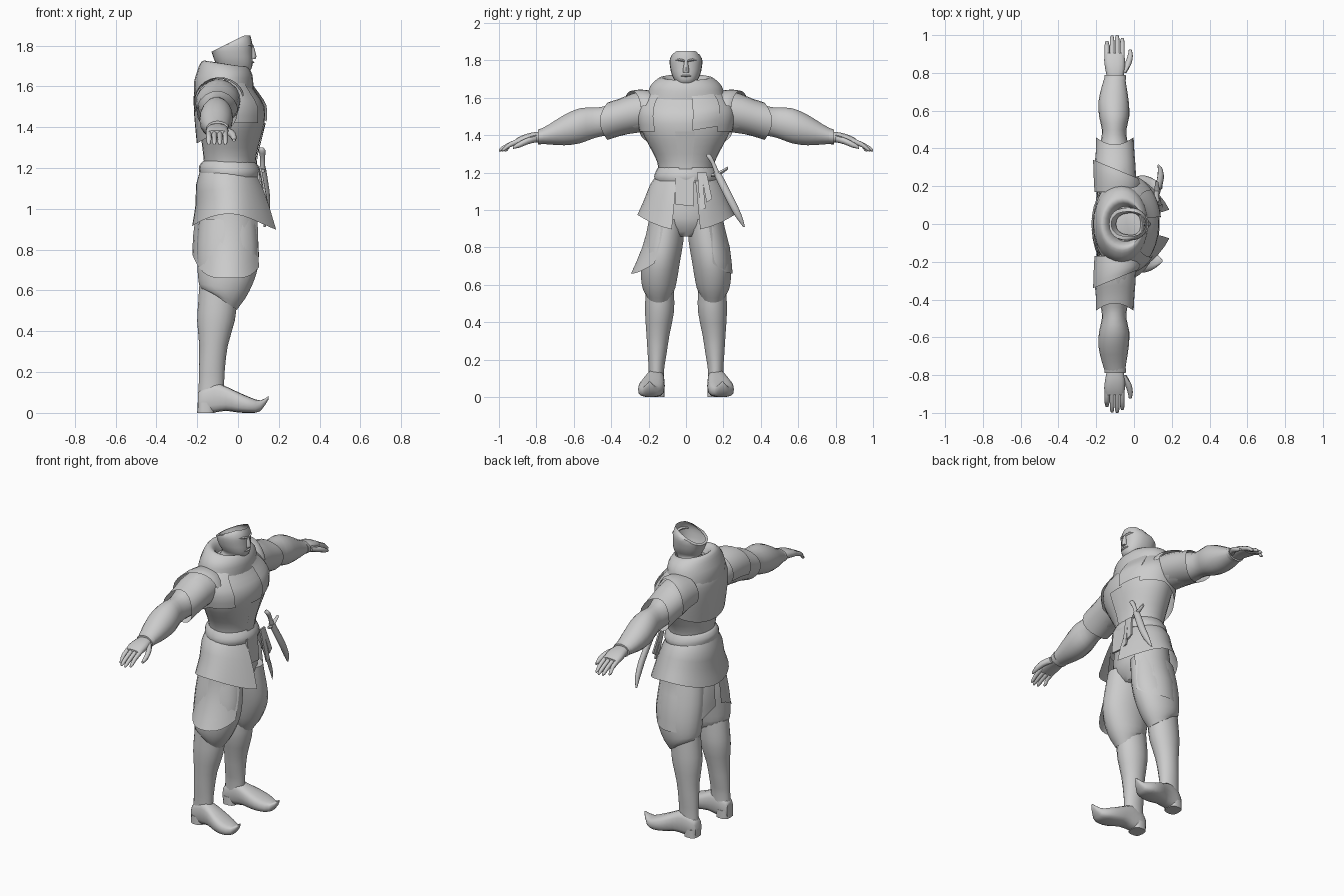
import bpy, bmesh, math
from mathutils import Vector

GREY = bpy.data.materials.new("plain_grey")
GREY.diffuse_color = (0.6, 0.6, 0.6, 1)


def finish(name, bm, angle=50):
    bmesh.ops.recalc_face_normals(bm, faces=bm.faces)
    me = bpy.data.meshes.new(name)
    bm.to_mesh(me)
    bm.free()
    me.materials.append(GREY)
    ob = bpy.data.objects.new(name, me)
    bpy.context.collection.objects.link(ob)
    bpy.ops.object.select_all(action='DESELECT')
    bpy.context.view_layer.objects.active = ob
    ob.select_set(True)
    bpy.ops.object.shade_smooth_by_angle(angle=math.radians(angle))
    return ob


def loft(name, rows, axis='z', n=20, a0=0, a1=360, side=1, power=2, grow=0,
         warp=None, caps=True, steps=2):
    """Skin rows of (position, centre1, centre2, radius1, radius2) along an axis."""
    bm = bmesh.new()
    full = a1 - a0 == 360
    fine = []
    for i in range(len(rows) - 1):        # soft in-between rows
        p = [Vector(rows[max(0, min(len(rows) - 1, i + k))]) for k in (-1, 0, 1, 2)]
        for s in range(steps):
            t = s / steps
            m1, m2 = (p[2] - p[0]) / 2, (p[3] - p[1]) / 2
            fine.append((2*t**3 - 3*t*t + 1) * p[1] + (t**3 - 2*t*t + t) * m1
                        + (3*t*t - 2*t**3) * p[2] + (t**3 - t*t) * m2)
    fine.append(Vector(rows[-1]))
    rings = []
    for j, (q, c1, c2, r1, r2) in enumerate(fine):
        ring = []
        for k in range(n if full else n + 1):
            a = math.radians(a0 + (a1 - a0) * k / n)
            c, s = math.cos(a), math.sin(a)
            u = c1 + (r1 + grow) * math.copysign(abs(c) ** (2 / power), c)
            v = c2 + (r2 + grow) * math.copysign(abs(s) ** (2 / power), s)
            co = {'z': (u, v, q), 'y': (u, q, v), 'x': (q, u, v)}[axis]
            if warp:
                co = warp(*co, a, j / (len(fine) - 1))
            ring.append(bm.verts.new((co[0], co[1] * side, co[2])))
        rings.append(ring)
    for A, B in zip(rings, rings[1:]):
        for k in range(n):
            m = (k + 1) % len(A)
            bm.faces.new((A[k], A[m], B[m], B[k]))
    if full and caps:
        bm.faces.new(rings[0])
        bm.faces.new(rings[-1])
    return finish(name, bm)


def plate(name, pts, depth):
    """Flat outline of (x, y, z) points given thickness along x."""
    bm = bmesh.new()
    f = [bm.verts.new(p) for p in pts]
    b = [bm.verts.new((p[0] - depth, p[1], p[2])) for p in pts]
    bm.faces.new(f)
    bm.faces.new(b[::-1])
    for i in range(len(f)):
        m = (i + 1) % len(f)
        bm.faces.new((f[i], f[m], b[m], b[i]))
    return finish(name, bm, 30)


# Tunic body
TORSO = [(1.20, -.04, 0, .125, .145), (1.26, -.04, 0, .13, .155), (1.34, -.035, 0, .145, .195),
         (1.42, -.03, 0, .16, .235), (1.50, -.035, 0, .165, .25), (1.56, -.055, 0, .15, .24),
         (1.61, -.07, 0, .13, .205), (1.66, -.06, 0, .10, .13)]
loft("tunic", TORSO, n=28)
loft("front_placket", TORSO[:4], n=4, a0=-14, a1=12, grow=.006)


# Mantle over back and shoulders, with its diagonal front edge
def mantle_drop(x, y, z, a, t):
    return x, y, z - (1 - t) * .10 * max(0, -math.cos(a))


loft("mantle", TORSO[3:], n=30, a0=42, a1=318, grow=.012, warp=mantle_drop)
loft("mantle_front_flap", TORSO[3:], n=8, a0=8, a1=44, grow=.012,
     warp=lambda x, y, z, a, t: (x, y, z + (1 - t) * .04 * math.sin(a)))


# Rolled collar, higher at the back
def collar_tilt(x, y, z, a, t):
    return x, y, z - .025 * math.cos(a) * t


loft("collar", [(1.57, -.07, 0, .145, .22), (1.62, -.07, 0, .145, .205), (1.665, -.065, 0, .135, .19),
                (1.70, -.065, 0, .12, .155), (1.71, -.06, 0, .105, .125), (1.68, -.05, 0, .085, .10),
                (1.62, -.05, 0, .07, .08)], n=24, warp=collar_tilt, caps=False)


# Head, open and cut on a slope above the face
def crown_cut(x, y, z, a, t):
    return x, y, min(z, 1.85 - .5 * max(0, .03 - x))


loft("head", [(1.58, -.05, 0, .07, .07), (1.66, -.035, 0, .075, .062), (1.685, -.015, 0, .08, .058),
              (1.72, -.02, 0, .092, .075), (1.77, -.03, 0, .10, .086), (1.81, -.03, 0, .10, .086),
              (1.85, -.03, 0, .09, .066)], n=24, warp=crown_cut, caps=False, power=2.3)
loft("nose", [(1.735, .068, 0, .018, .017), (1.75, .07, 0, .02, .016), (1.80, .066, 0, .01, .009)], n=8)
loft("mouth", [(-.028, .066, 1.717, .005, .003), (0, .07, 1.718, .01, .006),
               (.028, .066, 1.717, .005, .003)], axis='y', n=8)

# Sash and its hanging pieces
loft("sash", [(1.155, -.04, 0, .145, .165), (1.18, -.04, 0, .15, .17), (1.21, -.045, 0, .145, .16),
              (1.235, -.045, 0, .125, .145)], n=24)
plate("centre_flap", [(.105, -.06, 1.18), (.105, .045, 1.18), (.12, .04, 1.02), (.12, -.055, 1.03)], .012)
plate("sash_tail", [(.115, .06, 1.2), (.115, .085, 1.2), (.15, .105, 1.01), (.15, .075, 1.0)], .01)
plate("sash_tail_short", [(.115, .08, 1.2), (.112, .11, 1.2), (.14, .14, 1.06), (.145, .11, 1.04)], .01)


# Upper skirt, flaring forward at its front corners
def skirt_hem(x, y, z, a, t):
    c = math.cos(a)
    return x + .06 * t * max(0, c) ** 4, y, z - t * (.085 if c > 0 else .06) * c * c


SKIRT = [(1.20, -.05, 0, .13, .145), (1.14, -.05, 0, .155, .19), (1.06, -.04, 0, .168, .222),
         (.975, -.04, 0, .185, .26)]
loft("upper_skirt", SKIRT, n=32, a0=17, a1=343, warp=skirt_hem)


# Lower skirt panels with a split at the back
def lower_hem(x, y, z, a, t):
    return x, y, z + t * .12 * math.cos(a) ** 4


for s, wide, nm in ((1, .25, "left"), (-1, .295, "right")):
    loft("lower_skirt_" + nm, [(1.08, -.04, 0, .15, .19), (.94, -.04, 0, .165, .20), (.80, -.045, 0, .175, .235),
                               (.66, -.045, 0, .18, wide)], n=14, a0=35, a1=174, side=s, warp=lower_hem)

# Hips
loft("hips", [(.86, -.05, 0, .09, .10), (.92, -.05, 0, .13, .17), (1.0, -.05, 0, .14, .185),
              (1.15, -.05, 0, .13, .16)], n=20)

for s, nm in ((1, "left"), (-1, "right")):
    # Baggy breeches gathered to a point below the knee
    loft("breeches_" + nm, [(.555, -.08, .145, .075, .07), (.585, -.075, .145, .11, .088),
                            (.65, -.06, .143, .135, .10), (.73, -.05, .135, .15, .105),
                            (.83, -.05, .118, .15, .105), (.95, -.05, .10, .14, .095)], n=18, side=s,
         warp=lambda x, y, z, a, t: (x, y, z - (1 - t) ** 3 * .05 * math.cos(a)))
    # Boot shaft
    loft("boot_shaft_" + nm, [(.06, -.135, .158, .062, .042), (.15, -.13, .158, .062, .042),
                              (.22, -.128, .155, .064, .05), (.33, -.12, .15, .07, .062),
                              (.45, -.108, .142, .092, .078), (.54, -.10, .14, .095, .078),
                              (.62, -.09, .14, .10, .075)], n=18, side=s)
    # Shoe with flat sole and curled toe
    loft("shoe_" + nm, [(-.197, .158, .05, .03, .05), (-.17, .16, .062, .043, .062),
                        (-.115, .163, .075, .048, .073), (-.06, .17, .07, .056, .06),
                        (0, .182, .052, .068, .05), (.06, .19, .038, .066, .038),
                        (.11, .193, .035, .042, .026), (.15, .195, .075, .007, .008)],
         axis='x', n=16, side=s, power=2.8)
    loft("heel_" + nm, [(0, -.158, .16, .042, .046), (.05, -.158, .16, .04, .045)], n=14, side=s, power=3)
    # Arm and forearm
    loft("arm_" + nm, [(.12, -.08, 1.51, .09, .09), (.24, -.095, 1.525, .105, .11), (.34, -.10, 1.50, .09, .10),
                       (.44, -.105, 1.475, .07, .08), (.50, -.105, 1.465, .065, .085),
                       (.57, -.105, 1.45, .08, .095), (.65, -.108, 1.428, .08, .083),
                       (.73, -.105, 1.405, .065, .055), (.785, -.10, 1.392, .052, .038)],
         axis='y', n=18, side=s)
    loft("cuff_" + nm, [(.765, -.10, 1.396, .058, .043), (.79, -.10, 1.39, .056, .04)], axis='y', n=16, side=s)
    # Short sleeve with a pointed edge
    loft("sleeve_" + nm, [(.21, -.095, 1.53, .108, .105), (.30, -.10, 1.515, .108, .105),
                          (.37, -.10, 1.495, .102, .10), (.44, -.102, 1.475, .10, .10)],
         axis='y', n=20, side=s, caps=False,
         warp=lambda x, y, z, a, t: (x, y + .02 * t * math.cos(2 * a), z))
    # Mantle corner standing out over the shoulder
    loft("shoulder_flap_" + nm, [(.17, -.09, 1.53, .12, .105), (.24, -.09, 1.53, .125, .115),
                                 (.29, -.095, 1.52, .122, .118)], axis='y', n=12, a0=15, a1=205, side=s,
         warp=lambda x, y, z, a, t: (x, y - .05 * t * math.cos(a), z))
    # Hand
    loft("palm_" + nm, [(.77, -.10, 1.39, .042, .03), (.82, -.10, 1.388, .052, .028),
                        (.87, -.103, 1.378, .055, .024), (.905, -.103, 1.367, .05, .018)],
         axis='y', n=14, side=s, power=2.5)
    for i, tip in enumerate((.985, 1.0, .997, .97)):
        fx = -.062 - i * .027
        loft(f"finger_{i + 1}_{nm}", [(.885, fx, 1.373, .013, .015), (.94, fx, 1.35, .0125, .014),
                                      (tip - .015, fx, 1.328, .011, .012), (tip, fx, 1.318, .006, .006)],
             axis='y', n=8, side=s)
    loft("thumb_" + nm, [(.80, -.06, 1.383, .02, .02), (.845, -.033, 1.37, .018, .018),
                         (.89, -.02, 1.35, .014, .016), (.925, -.02, 1.335, .007, .008)],
         axis='y', n=8, side=s)
    # Brow and ear
    loft("brow_" + nm, [(.008, .068, 1.797, .008, .006), (.035, .062, 1.803, .01, .007),
                        (.065, .035, 1.803, .008, .004)], axis='y', n=8, side=s)

# Dagger: grip, guard and curved sheath
loft("dagger_grip", [(1.20, .12, .165, .014, .014), (1.25, .12, .145, .012, .012),
                     (1.285, .118, .125, .017, .016), (1.30, .115, .12, .008, .008)], n=10)
loft("dagger_guard", [(.135, .12, 1.185, .01, .009), (.175, .122, 1.195, .014, .012),
                      (.225, .12, 1.225, .008, .008)], axis='y', n=8)
loft("dagger_sheath", [(.91, .13, .31, .005, .005), (.97, .14, .28, .014, .02), (1.05, .14, .24, .018, .024),
                       (1.13, .13, .20, .018, .024), (1.20, .12, .165, .017, .022)], n=10)
